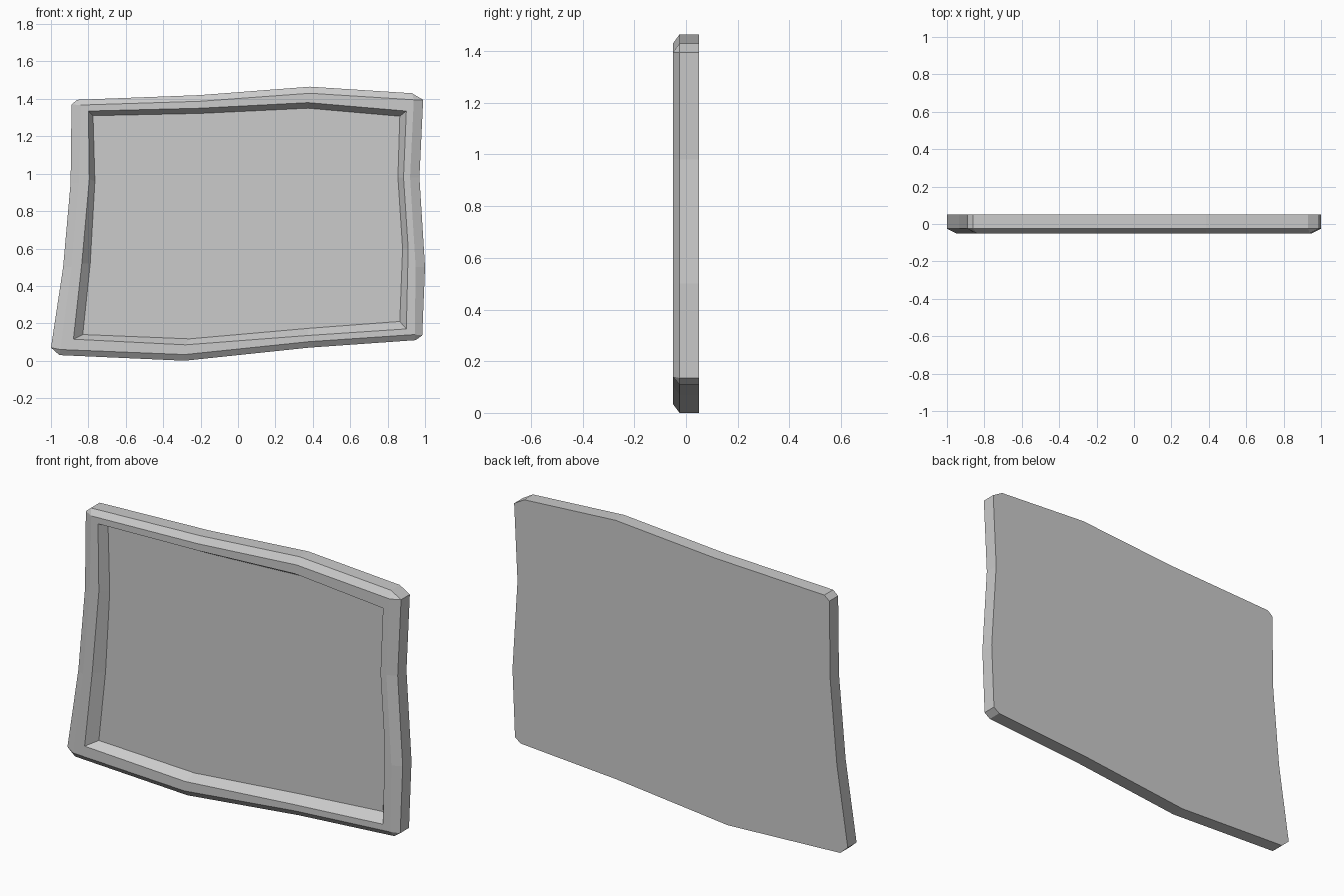
import bpy, bmesh

# Front-view outlines (x, z), anticlockwise from the bottom-left corner.
# Four corners and two in-between points per side give the crooked shape.
corner_ids = (0, 3, 6, 9)
rim = [(-0.95, 0.06), (-0.285, 0.033), (0.38, 0.102), (0.945, 0.14),
       (0.95, 0.50), (0.92, 0.98), (0.94, 1.395), (0.385, 1.43),
       (-0.205, 1.387), (-0.84, 1.367), (-0.85, 0.95), (-0.89, 0.50)]
lip = [(-0.88, 0.115), (-0.28, 0.085), (0.375, 0.135), (0.90, 0.17),
       (0.91, 0.60), (0.885, 0.98), (0.90, 1.335), (0.375, 1.38),
       (-0.205, 1.35), (-0.80, 1.335), (-0.795, 0.97), (-0.835, 0.52)]
recess = [(-0.83, 0.14), (-0.26, 0.117), (0.375, 0.173), (0.865, 0.21),
          (0.88, 0.60), (0.855, 0.98), (0.865, 1.307), (0.375, 1.35),
          (-0.205, 1.322), (-0.775, 1.31), (-0.765, 0.96), (-0.79, 0.52)]
# The outside has clipped corners, so each corner holds two points
outer = [(-1.0, 0.07), (-0.955, 0.03), (-0.285, 0.0), (0.38, 0.07),
         (0.95, 0.11), (0.985, 0.135), (1.0, 0.50), (0.97, 0.98),
         (0.99, 1.395), (0.93, 1.43), (0.385, 1.465), (-0.205, 1.42),
         (-0.86, 1.395), (-0.89, 1.37), (-0.895, 0.95), (-0.935, 0.50)]


def ring(bm, pts, y, double_corners=False):
    """Add a loop of points; optionally repeat corners to match the outside."""
    out = []
    for i, (x, z) in enumerate(pts):
        v = bm.verts.new((x, y, z))
        out += [v, v] if double_corners and i in corner_ids else [v]
    return out


def bridge(bm, a, b):
    for i in range(len(a)):
        j = (i + 1) % len(a)
        face = list(dict.fromkeys((a[i], a[j], b[j], b[i])))
        if len(face) > 2:
            bm.faces.new(face)


def finish(bm, name):
    bmesh.ops.recalc_face_normals(bm, faces=bm.faces[:])
    mesh = bpy.data.meshes.new(name)
    bm.to_mesh(mesh)
    bm.free()
    bpy.context.collection.objects.link(bpy.data.objects.new(name, mesh))


# Crooked board: flat back, straight sides, bevelled rim, recessed panel
bm = bmesh.new()
rings = [ring(bm, outer, 0.05), ring(bm, outer, -0.025),
         ring(bm, rim, -0.05, True), ring(bm, lip, -0.05, True),
         ring(bm, recess, 0.0, True)]
for a, b in zip(rings, rings[1:]):
    bridge(bm, a, b)
bm.faces.new(rings[0])
bm.faces.new(list(dict.fromkeys(rings[-1])))
finish(bm, "framed_sign_board")
